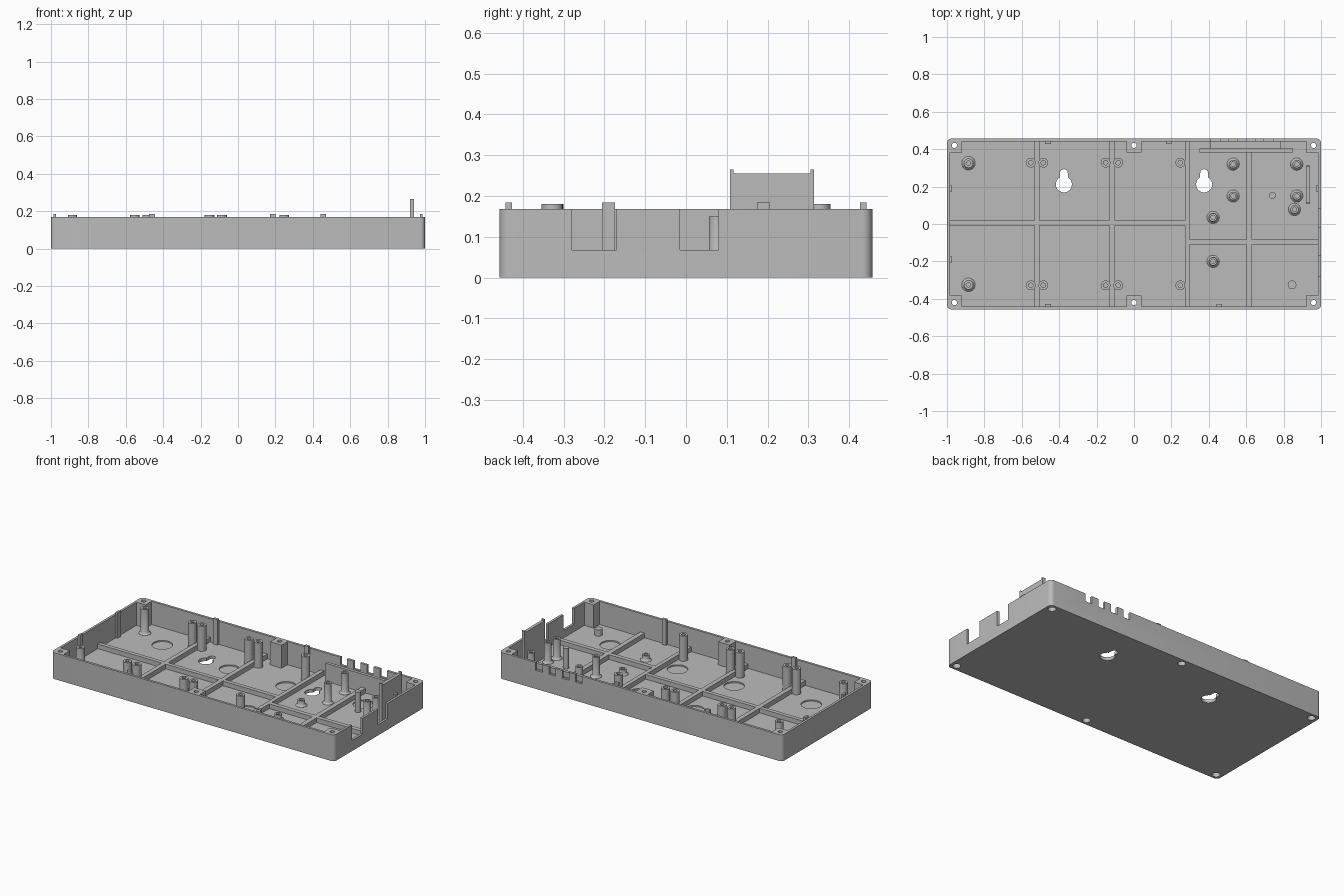
import bpy, bmesh, math
from mathutils import Matrix

cube = bpy.data.objects.get("Cube")
if cube:
    bpy.data.objects.remove(cube, do_unlink=True)

grey = bpy.data.materials.new("grey plastic")
grey.use_nodes = True
grey.diffuse_color = (0.5, 0.5, 0.5, 1)
grey.node_tree.nodes["Principled BSDF"].inputs["Base Color"].default_value = (0.5, 0.5, 0.5, 1)

FLOOR, TOP = 0.02, 0.168
HX, HY, WALL = 1.0, 0.457, 0.015


def finish(bm, name):
    bmesh.ops.recalc_face_normals(bm, faces=bm.faces)
    mesh = bpy.data.meshes.new(name)
    bm.to_mesh(mesh)
    bm.free()
    mesh.materials.append(grey)
    ob = bpy.data.objects.new(name, mesh)
    bpy.context.collection.objects.link(ob)
    return ob


def box(name, x0, x1, y0, y1, z0, z1):
    bm = bmesh.new()
    m = Matrix.Translation(((x0 + x1) / 2, (y0 + y1) / 2, (z0 + z1) / 2))
    m = m @ Matrix.Diagonal((x1 - x0, y1 - y0, z1 - z0, 1))
    bmesh.ops.create_cube(bm, size=1, matrix=m)
    return finish(bm, name)


def prism(name, outline, z0, z1):
    bm = bmesh.new()
    face = bm.faces.new([bm.verts.new((x, y, z0)) for x, y in outline])
    new = bmesh.ops.extrude_face_region(bm, geom=[face])["geom"]
    verts = [v for v in new if isinstance(v, bmesh.types.BMVert)]
    bmesh.ops.translate(bm, verts=verts, vec=(0, 0, z1 - z0))
    return finish(bm, name)


def circle(x, y, r, n=32, start=0.0, sweep=2 * math.pi):
    return [(x + r * math.cos(start + sweep * i / n), y + r * math.sin(start + sweep * i / n))
            for i in range(n)]


def lathe(name, x, y, profile, n=24):
    bm = bmesh.new()
    rings = [[bm.verts.new((px, py, z)) for px, py in circle(x, y, r, n)] for r, z in profile]
    for a, b in zip(rings, rings[1:]):
        for i in range(n):
            j = (i + 1) % n
            bm.faces.new((a[i], a[j], b[j], b[i]))
    bm.faces.new(rings[0])
    bm.faces.new(rings[-1])
    return finish(bm, name)


def smooth(ob):
    bpy.ops.object.select_all(action="DESELECT")
    ob.select_set(True)
    bpy.context.view_layer.objects.active = ob
    bpy.ops.object.shade_smooth_by_angle(angle=math.radians(35))


def cut(target, cutter):
    mod = target.modifiers.new("cut", "BOOLEAN")
    mod.operation, mod.solver, mod.object = "DIFFERENCE", "EXACT", cutter
    cutter.hide_render = True
    bpy.context.view_layer.objects.active = target
    bpy.ops.object.modifier_apply(modifier=mod.name)
    bpy.data.objects.remove(cutter, do_unlink=True)


# Tray body with rounded vertical corners
R = 0.025
outline = []
for k, (sx, sy) in enumerate([(1, 1), (-1, 1), (-1, -1), (1, -1)]):
    for i in range(7):
        a = (k + i / 6) * math.pi / 2
        outline.append((sx * (HX - R) + R * math.cos(a), sy * (HY - R) + R * math.sin(a)))
tray = prism("tray", outline, 0, TOP)

# Cavity that leaves screw blocks at the corners and mid sides
ix, iy, by = HX - WALL, HY - WALL, 0.382
quarter = [(ix, by), (0.92, by), (0.92, iy), (0.04, iy), (0.04, by)]
half = quarter + [(-x, y) for x, y in reversed(quarter)]
cut(tray, prism("cavity", half + [(-x, -y) for x, y in half], FLOOR, TOP + 0.1))

# Screw holes with counterbores underneath
for x in (-0.96, 0, 0.96):
    for y in (-0.42, 0.42):
        cut(tray, lathe("screw_hole", x, y, [(0.023, -0.01), (0.023, 0.03), (0.014, 0.03), (0.014, 0.3)]))

# Keyhole slots through the floor
for x in (-0.375, 0.375):
    y, r, w = 0.212, 0.043, 0.021
    a = math.acos(w / r)
    key = circle(x, y, r, 28, math.pi - a, math.pi + 2 * a) + [(x + w, y + r * math.sin(a))]
    key += circle(x, 0.272, w, 12, 0, math.pi) + [(x - w, 0.272)]
    cut(tray, prism("keyhole", key, -0.05, 0.06))

# Shallow round recesses in the floor
for x, y in ((0.71, 0.25), (0.2, 0.2)):
    for sx in (-1, 1):
        for sy in (-1, 1):
            cut(tray, prism("recess", circle(sx * x, sy * y, 0.06), FLOOR - 0.008, FLOOR + 0.03))

# Open cutouts in the right-hand end wall and slots in the back wall
for y0, y1 in ((-0.28, -0.17), (-0.015, 0.08)):
    cut(tray, box("end_cutout", 0.95, 1.05, y0, y1, 0.068, 0.3))
for i in range(4):
    x = 0.413 + i * 0.094
    cut(tray, box("back_slot", x, x + 0.047, 0.43, 0.5, 0.118, 0.3))
smooth(tray)

# Stiffening ribs on the floor
RIB = 0.05
for x0, x1 in ((-0.533, -0.505), (-0.13, -0.102), (0.272, 0.298), (0.602, 0.632)):
    box("cross_rib", x0, x1, -iy - 0.003, iy + 0.003, FLOOR - 0.005, RIB)
box("long_rib_left", -ix - 0.003, 0.28, -0.008, 0.018, FLOOR - 0.005, RIB - 0.0005)
box("long_rib_right", 0.29, ix + 0.003, -0.11, -0.082, FLOOR - 0.005, RIB - 0.0005)


# Hollow mounting posts, optionally flared at the foot
def post(name, x, y, r, top, flare=False, bore=0.012):
    z = FLOOR - 0.004
    foot = [(r + 0.012, z), (r + 0.011, FLOOR + 0.001), (r + 0.004, FLOOR + 0.006),
            (r, FLOOR + 0.014)] if flare else [(r, z)]
    smooth(lathe(name, x, y, foot + [(r, top), (bore, top), (bore, top - 0.02)]))


for sy in (-1, 1):
    post("corner_post", -0.885, sy * 0.325, 0.025, 0.18, True)
    for x in (-0.552, -0.485, -0.152, -0.085, 0.248):
        post("tall_post", x, sy * 0.328, 0.026, 0.18)
for x, y in ((0.53, 0.32), (0.53, 0.15), (0.87, 0.32), (0.87, 0.15), (0.858, 0.078)):
    post("board_post", x, y, 0.022, 0.15, True)
for y in (0.035, -0.2):
    post("short_post", 0.423, y, 0.022, 0.055, True)
smooth(lathe("pin", 0.74, 0.153, [(0.018, FLOOR - 0.004), (0.018, 0.15)]))
smooth(lathe("stub", 0.845, -0.325, [(0.023, FLOOR - 0.004), (0.023, 0.06)]))

# Locating tabs rising just above the rim
for x, s in ((-0.46, 1), (0.185, 1), (-0.46, -1), (0.455, -1)):
    y0, y1 = sorted((s * 0.427, s * 0.443))
    box("side_tab", x - 0.015, x + 0.015, y0, y1, FLOOR - 0.004, 0.184)
for x, y in ((-1, 0.19), (-1, -0.19), (1, 0.19)):
    x0, x1 = sorted((x * 0.972, x * 0.987))
    box("end_tab", x0, x1, y - 0.016, y + 0.016, FLOOR - 0.004, 0.184)

# Upright plate with ears near the right-hand end
prof = box("end_plate", 0.92, 0.94, 0.108, 0.314, FLOOR - 0.004, 0.255)
for y0 in (0.108, 0.305):
    box("end_plate_ear", 0.92, 0.94, y0, y0 + 0.009, 0.254, 0.265)

# Partition and ledge behind the slotted back wall
box("back_partition", 0.35, 0.85, 0.383, 0.403, FLOOR - 0.004, 0.135)
box("back_ledge", 0.41, 0.785, 0.402, 0.444, FLOOR - 0.004, 0.1)
